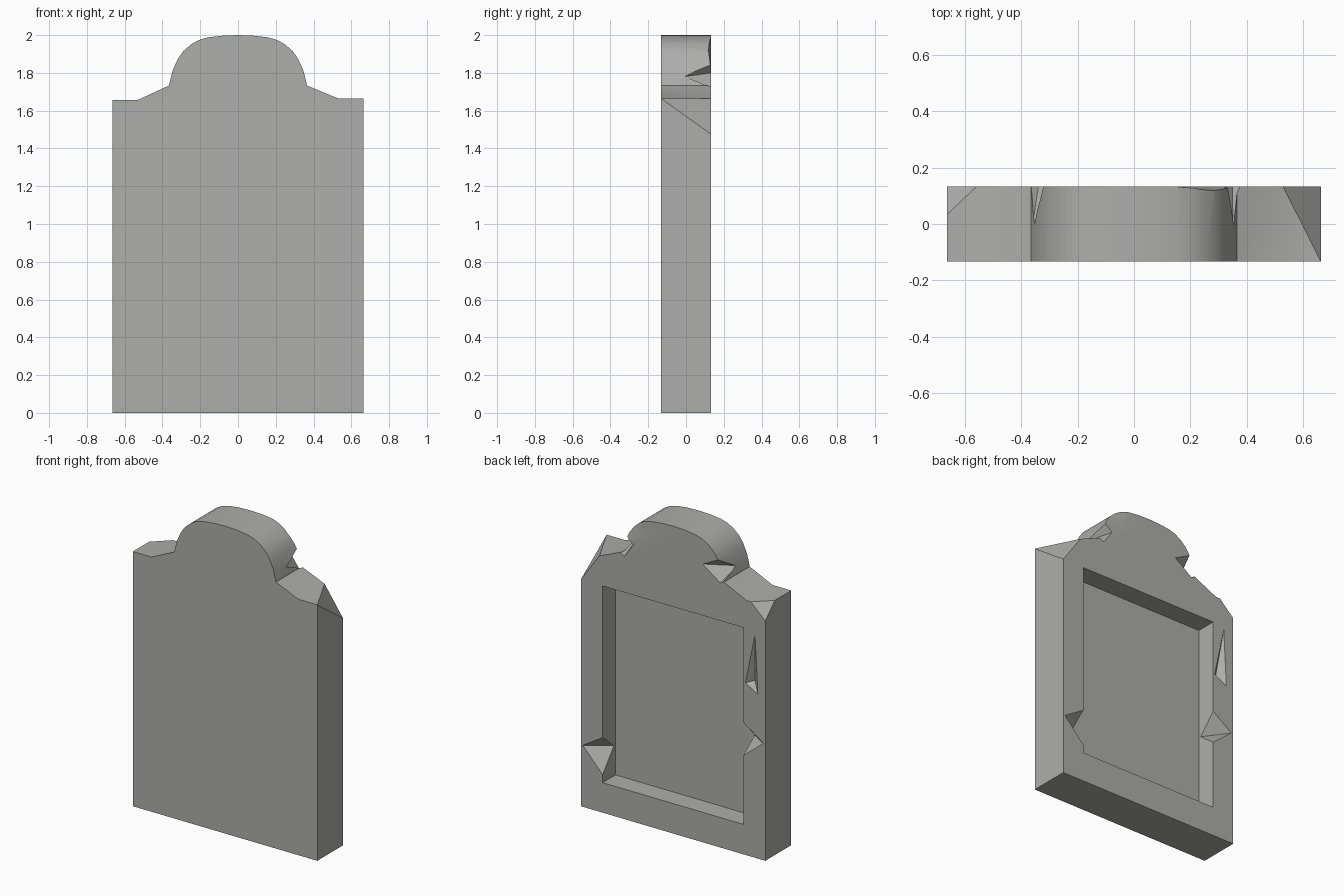
import bpy, bmesh, math

if "Cube" in bpy.data.objects:
    bpy.data.objects.remove(bpy.data.objects["Cube"])

D = 0.133          # half depth; the back face is at y = +D
W = 0.664          # half width

stone = bpy.data.materials.new("stone_grey")
stone.diffuse_color = (0.42, 0.42, 0.41, 1)
stone.use_nodes = True
stone.node_tree.nodes["Principled BSDF"].inputs["Base Color"].default_value = stone.diffuse_color


def make_object(name, bm):
    bmesh.ops.recalc_face_normals(bm, faces=bm.faces)
    mesh = bpy.data.meshes.new(name)
    bm.to_mesh(mesh)
    bm.free()
    mesh.materials.append(stone)
    ob = bpy.data.objects.new(name, mesh)
    bpy.context.collection.objects.link(ob)
    return ob


def carve(ob, points):
    """Cut the convex hull of the points out of the object."""
    bm = bmesh.new()
    for p in points:
        bm.verts.new(p)
    bmesh.ops.convex_hull(bm, input=bm.verts)
    cutter = make_object("chip_cutter", bm)
    cutter.hide_render = True
    mod = ob.modifiers.new("carve", 'BOOLEAN')
    mod.operation, mod.solver, mod.object = 'DIFFERENCE', 'EXACT', cutter
    bpy.context.view_layer.objects.active = ob
    bpy.ops.object.modifier_apply(modifier=mod.name)
    bpy.data.objects.remove(cutter)


def back_chip(ob, outline, apex):
    """Chip opening on the back face along outline (x, z), tapering to apex."""
    carve(ob, [(x, y, z) for x, z in outline for y in (D, 0.2)] + [apex])


# Headstone slab: arched outline extruded through its depth
arch = [(0.366, 1.733), (0.347, 1.81), (0.318, 1.875), (0.29, 1.915),
        (0.25, 1.95), (0.21, 1.973), (0.16, 1.988), (0.08, 1.997)]
right = [(W, 0), (W, 1.665), (0.53, 1.665)] + arch
left = [(-x, min(z, 1.657) if x > 0.5 else z) for x, z in reversed(right)]
bm = bmesh.new()
face = bm.faces.new([bm.verts.new((x, -D, z)) for x, z in right + [(0, 2.0)] + left])
ext = bmesh.ops.extrude_face_region(bm, geom=[face])
bmesh.ops.translate(bm, vec=(0, 2 * D, 0),
                    verts=[v for v in ext["geom"] if isinstance(v, bmesh.types.BMVert)])
slab = make_object("headstone", bm)

# Recessed panel in the back
carve(slab, [(x, y, z) for x in (-0.507, 0.507) for y in (0, 0.2) for z in (0.195, 1.475)])

# Broken top corners
carve(slab, [(W, -D, 1.665), (0.53, D, 1.665), (W, D, 1.475),
             (W + 0.1, D + 0.1, 1.765)])
carve(slab, [(-W, 0.035, 1.657), (-0.56, D, 1.657), (-W, D, 1.56),
             (-W - 0.1, D + 0.1, 1.757)])

# Chips where the arch meets the shoulders
back_chip(slab, [(-0.213, 1.81), (-0.33, 1.87), (-0.34, 1.72), (-0.46, 1.80)],
          (-0.362, -0.01, 1.785))
back_chip(slab, [(0.285, 1.80), (0.34, 1.85), (0.35, 1.71), (0.46, 1.79)],
          (0.352, -0.01, 1.78))
# Shallow worn edge on the arch
back_chip(slab, [(0.15, 1.992), (0.2, 1.88), (0.34, 1.82), (0.36, 1.98)],
          (0.31, 0.115, 1.93))

# Chips and a gouge along the rim of the recess
back_chip(slab, [(0.49, 0.50), (0.49, 0.23), (0.65, 0.40)], (0.49, 0.003, 0.39))
back_chip(slab, [(-0.49, 0.87), (-0.49, 0.63), (-0.65, 0.76)], (-0.49, 0.003, 0.73))
back_chip(slab, [(-0.59, 1.45), (-0.52, 1.12), (-0.61, 1.07)], (-0.56, 0.09, 1.13))

# Smooth arch with sharp edges elsewhere
bpy.ops.object.select_all(action='DESELECT')
slab.select_set(True)
bpy.context.view_layer.objects.active = slab
bpy.ops.object.shade_smooth_by_angle(angle=math.radians(30))
